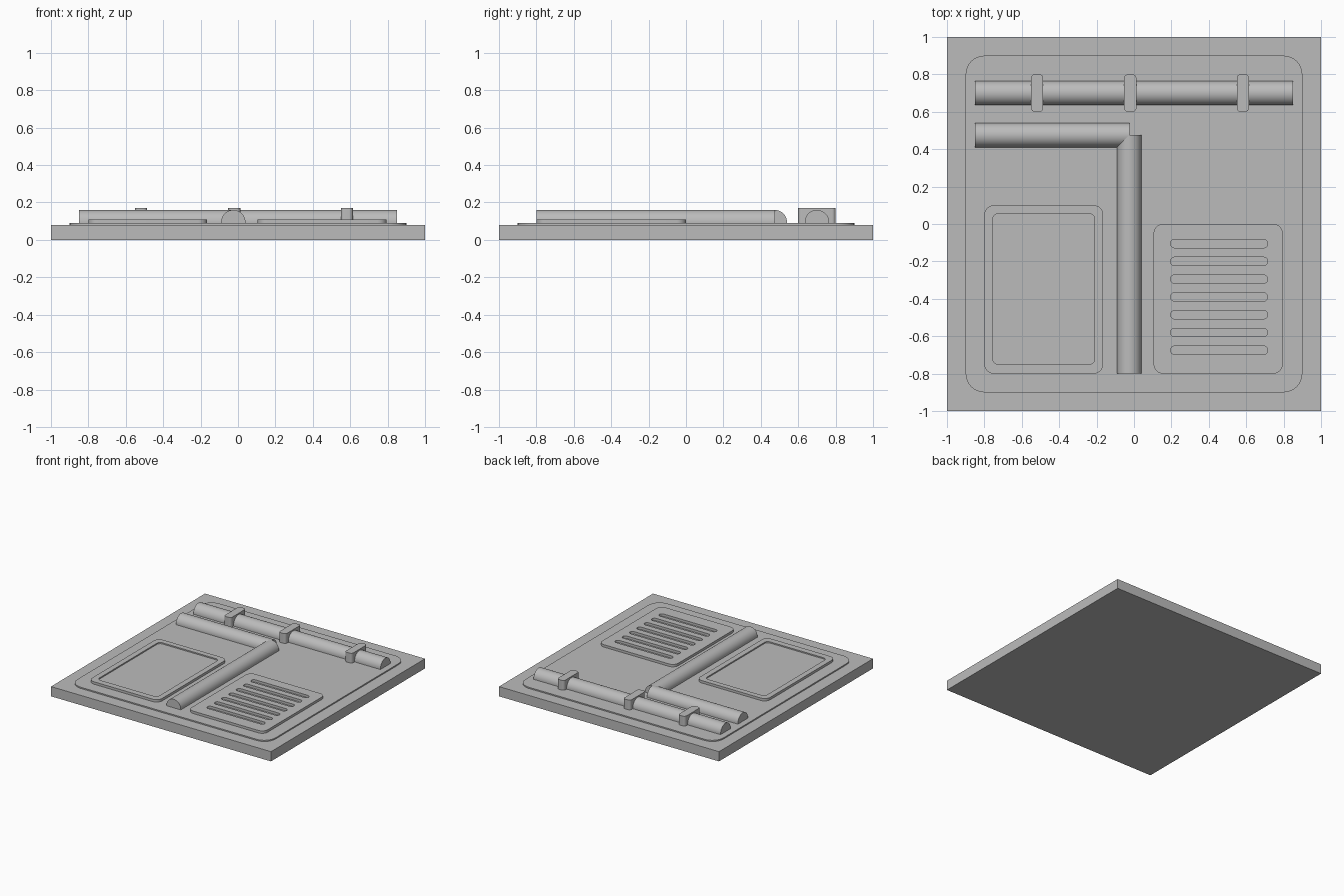
import bpy
import bmesh
from math import pi, cos, sin

cube = bpy.data.objects.get("Cube")
if cube:
    bpy.data.objects.remove(cube, do_unlink=True)

grey = bpy.data.materials.new("neutral grey")
grey.use_nodes = True
colour = (0.5, 0.5, 0.5, 1)
grey.diffuse_color = colour
grey.node_tree.nodes["Principled BSDF"].inputs["Base Color"].default_value = colour

SLAB_TOP, PLATE_TOP, PANEL_TOP = 0.08, 0.09, 0.11


def rounded_rect(x0, x1, y0, y1, r, steps=8):
    """Outline of a rectangle with rounded corners, counter-clockwise."""
    if r == 0:
        return [(x0, y0), (x1, y0), (x1, y1), (x0, y1)]
    centres = [(x1 - r, y1 - r), (x0 + r, y1 - r), (x0 + r, y0 + r), (x1 - r, y0 + r)]
    points = []
    for corner, (cx, cy) in enumerate(centres):
        for i in range(steps + 1):
            a = (corner + i / steps) * pi / 2
            points.append((cx + r * cos(a), cy + r * sin(a)))
    return points


def activate(obj):
    bpy.ops.object.select_all(action='DESELECT')
    obj.select_set(True)
    bpy.context.view_layer.objects.active = obj


def slab(name, outlines, z0, z1):
    """Extruded plate; outlines after the first become holes."""
    curve = bpy.data.curves.new(name, 'CURVE')
    curve.dimensions = '2D'
    curve.fill_mode = 'BOTH'
    curve.extrude = (z1 - z0) / 2
    for outline in outlines:
        spline = curve.splines.new('POLY')
        spline.points.add(len(outline) - 1)
        for point, (x, y) in zip(spline.points, outline):
            point.co = (x, y, 0, 1)
        spline.use_cyclic_u = True
    obj = bpy.data.objects.new(name, curve)
    bpy.context.collection.objects.link(obj)
    activate(obj)
    bpy.ops.object.convert(target='MESH')
    obj = bpy.context.object
    bm = bmesh.new()
    bm.from_mesh(obj.data)
    bmesh.ops.remove_doubles(bm, verts=bm.verts, dist=0.00001)
    bmesh.ops.translate(bm, verts=bm.verts, vec=(0, 0, (z0 + z1) / 2))
    bmesh.ops.recalc_face_normals(bm, faces=bm.faces)
    bm.to_mesh(obj.data)
    bm.free()
    finish(obj)


def finish(obj):
    obj.data.materials.clear()
    obj.data.materials.append(grey)
    activate(obj)
    bpy.ops.object.shade_smooth_by_angle()


def half_pipe(name, axis, start, end, across, r=0.065, steps=24):
    """Half-round pipe lying on the plate along the x or y axis."""
    bm = bmesh.new()
    profile = [(across - r, SLAB_TOP)]
    for i in range(steps + 1):
        a = pi - pi * i / steps
        profile.append((across + r * cos(a), 0.095 + r * sin(a)))
    profile.append((across + r, SLAB_TOP))
    verts = [bm.verts.new((start, s, z) if axis == 'x' else (s, start, z)) for s, z in profile]
    face = bm.faces.new(verts)
    extruded = bmesh.ops.extrude_face_region(bm, geom=[face])
    moved = [g for g in extruded['geom'] if isinstance(g, bmesh.types.BMVert)]
    length = end - start
    bmesh.ops.translate(bm, verts=moved, vec=(length, 0, 0) if axis == 'x' else (0, length, 0))
    # The extrusion can leave the starting cap behind or remove it
    bmesh.ops.holes_fill(bm, edges=[e for e in bm.edges if e.is_boundary], sides=0)
    bmesh.ops.recalc_face_normals(bm, faces=bm.faces)
    mesh = bpy.data.meshes.new(name)
    bm.to_mesh(mesh)
    bm.free()
    obj = bpy.data.objects.new(name, mesh)
    bpy.context.collection.objects.link(obj)
    finish(obj)


# Base and thin raised plate
slab("base_slab", [rounded_rect(-1, 1, -1, 1, 0)], 0, SLAB_TOP)
slab("raised_plate", [rounded_rect(-0.9, 0.9, -0.9, 0.9, 0.1)], SLAB_TOP, PLATE_TOP)

# Framed panel with a shallow recess
recess = rounded_rect(-0.755, -0.21, -0.75, 0.055, 0.03)
slab("panel_frame", [rounded_rect(-0.8, -0.165, -0.8, 0.1, 0.05), recess], PLATE_TOP, PANEL_TOP)
slab("panel_recess_floor", [recess], PLATE_TOP, 0.1)

# Vent panel with a row of round-ended slots
slots = []
for i in range(7):
    y = -0.105 - 0.095 * i
    slots.append(rounded_rect(0.195, 0.715, y - 0.0225, y + 0.0225, 0.0224))
slab("vent_panel", [rounded_rect(0.105, 0.795, -0.8, 0, 0.05)] + slots, PLATE_TOP, PANEL_TOP)

# Pipes
half_pipe("back_pipe", 'x', -0.85, 0.85, 0.7)
half_pipe("elbow_pipe_across", 'x', -0.85, -0.025, 0.475)
half_pipe("elbow_pipe_along", 'y', -0.8, 0.475, -0.025)

# Clamps over the back pipe
for label, x in (("right", -0.518), ("middle", -0.02), ("left", 0.582)):
    slab("pipe_clamp_" + label, [rounded_rect(x - 0.0325, x + 0.0325, 0.6, 0.8, 0.02)], PLATE_TOP, 0.17)
